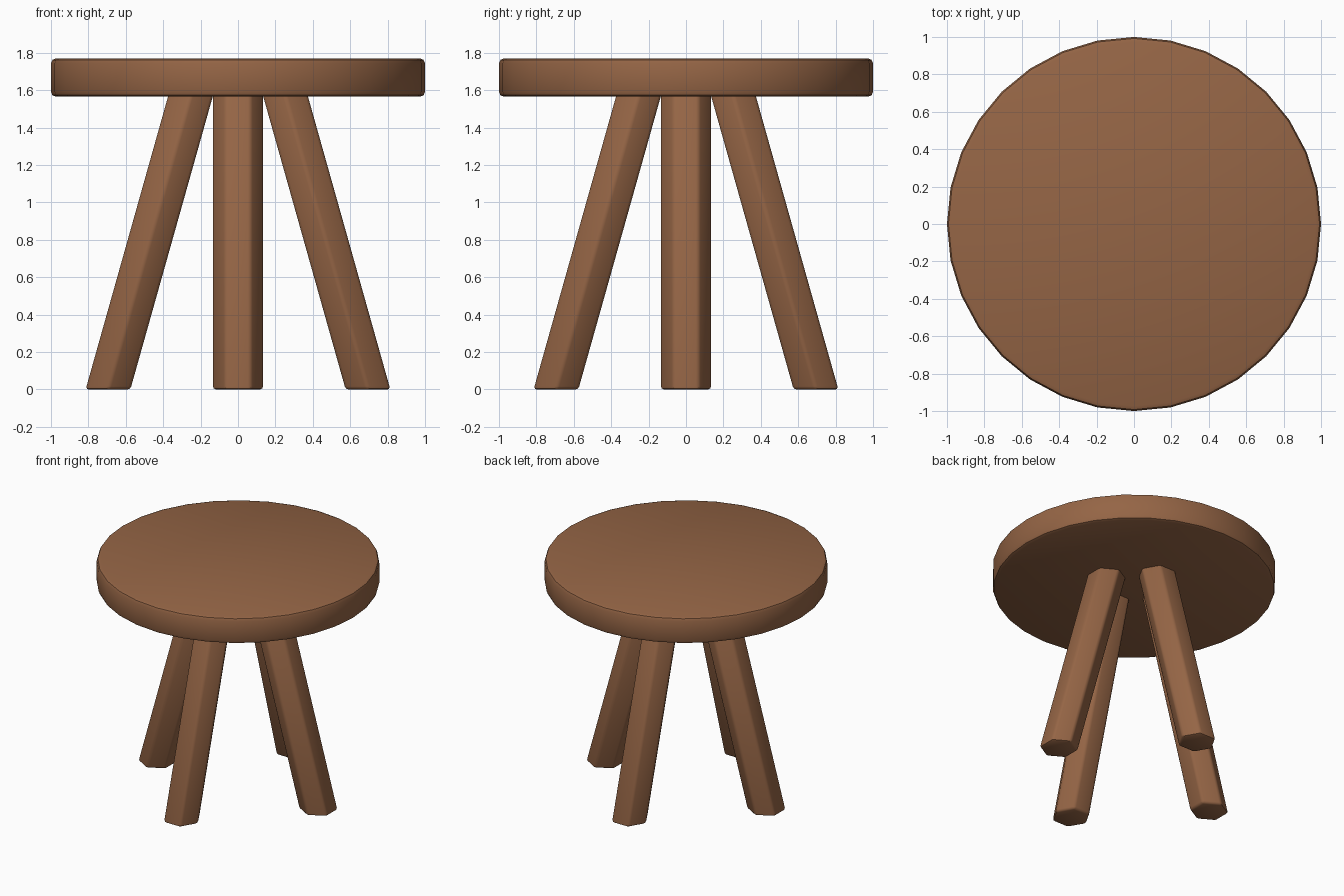
import bpy
import bmesh
from math import cos, sin, pi, radians
from mathutils import Matrix, Vector

cube = bpy.data.objects.get("Cube")
if cube:
    bpy.data.objects.remove(cube, do_unlink=True)

# Warm brown wood
wood = bpy.data.materials.new("brown_wood")
wood.use_nodes = True
COLOUR = (0.30, 0.13, 0.06, 1.0)
wood.diffuse_color = COLOUR
shader = wood.node_tree.nodes["Principled BSDF"]
shader.inputs["Base Color"].default_value = COLOUR
shader.inputs["Roughness"].default_value = 0.8


def wooden_prism(name, sides, radius, bottom, top, z0, z1, softness, turn=0.0):
    """Prism between two centre points, horizontal ends, softened edges."""
    bm = bmesh.new()
    rings = []
    for centre, z in ((bottom, z0), (top, z1)):
        ring = []
        for i in range(sides):
            a = turn + 2 * pi * i / sides
            ring.append(bm.verts.new((centre.x + radius * cos(a),
                                      centre.y + radius * sin(a), z)))
        rings.append(ring)
    low, high = rings
    bm.faces.new(reversed(low))
    bm.faces.new(high)
    for i in range(sides):
        j = (i + 1) % sides
        bm.faces.new((low[i], low[j], high[j], high[i]))
    bm.normal_update()
    sharp = [e for e in bm.edges if e.calc_face_angle() > radians(30)]
    bmesh.ops.bevel(bm, geom=sharp, offset=softness, segments=2,
                    profile=0.5, affect='EDGES')
    mesh = bpy.data.meshes.new(name)
    bm.to_mesh(mesh)
    bm.free()
    mesh.materials.append(wood)
    obj = bpy.data.objects.new(name, mesh)
    bpy.context.collection.objects.link(obj)
    bpy.ops.object.select_all(action='DESELECT')
    obj.select_set(True)
    bpy.context.view_layer.objects.active = obj
    bpy.ops.object.shade_smooth_by_angle(angle=radians(40))
    return obj


# Round seat
ORIGIN = Vector((0, 0, 0))
wooden_prism("seat", 32, 1.0, ORIGIN, ORIGIN, 1.565, 1.77, 0.027)

# Four splayed six-sided legs, corners pointing sideways
FOOT, HEAD = 0.695, 0.245
for index, side in enumerate(("left", "back", "right", "front")):
    angle = index * pi / 2
    out = Matrix.Rotation(angle, 3, 'Z') @ Vector((1, 0, 0))
    wooden_prism(side + "_leg", 6, 0.138, out * FOOT, out * HEAD,
                 0.0, 1.60, 0.016, turn=angle + pi / 2)
